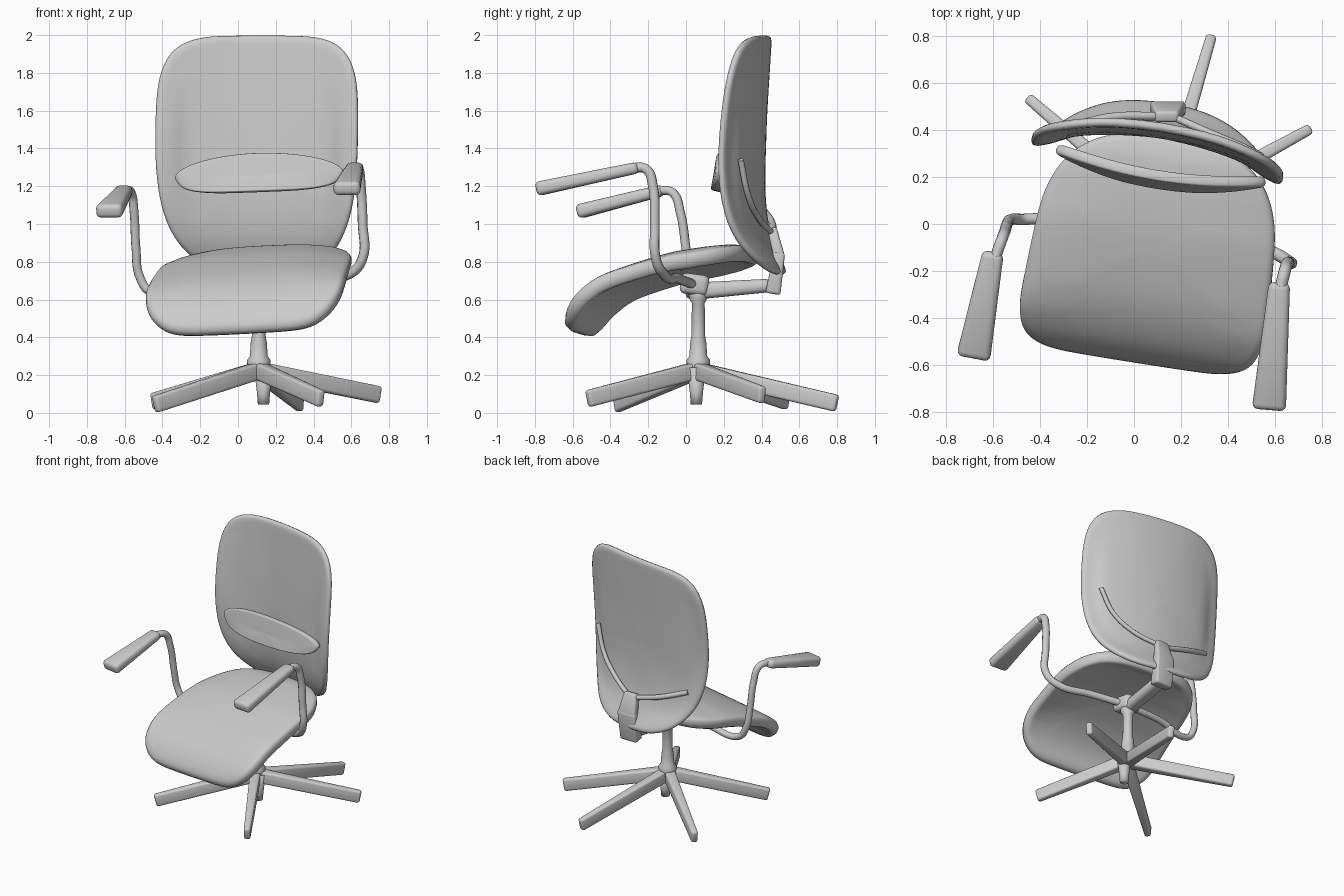
import bpy, bmesh, math
from mathutils import Vector

if "Cube" in bpy.data.objects:
    bpy.data.objects.remove(bpy.data.objects["Cube"])

YAW = math.radians(-9)          # seat and back are swivelled on the column


def world(u, v, z):
    c, s = math.cos(YAW), math.sin(YAW)
    return Vector((0.11 + c * u - s * v, 0.06 + s * u + c * v, z))


def interp(pts, t):
    if t <= pts[0][0]:
        return pts[0][1]
    for (a, p), (b, q) in zip(pts, pts[1:]):
        if t <= b:
            return p + (q - p) * (t - a) / (b - a)
    return pts[-1][1]


def finish(name, bm, smooth=True):
    bmesh.ops.recalc_face_normals(bm, faces=bm.faces)
    me = bpy.data.meshes.new(name)
    bm.to_mesh(me)
    bm.free()
    ob = bpy.data.objects.new(name, me)
    bpy.context.collection.objects.link(ob)
    for p in me.polygons:
        p.use_smooth = smooth
    return ob


def shell(name, place, n_pos, n_neg, thick, segs=56):
    """Rounded superellipse sheet; place(a, b, r) maps the unit disc to space."""
    rings = (0.2, 0.4, 0.58, 0.72, 0.8, 0.86, 0.93, 1.0)
    bm = bmesh.new()
    centre = bm.verts.new(place(0, 0, 0))
    prev = None
    for r in rings:
        row = []
        for i in range(segs):
            t = 2 * math.pi * i / segs
            c, s = math.cos(t), math.sin(t)
            n = n_pos if s >= 0 else n_neg
            a = math.copysign(abs(c) ** (2 / n), c)
            b = math.copysign(abs(s) ** (2 / n), s)
            row.append(bm.verts.new(place(a * r, b * r, r)))
        for i in range(segs):
            j = (i + 1) % segs
            if prev:
                bm.faces.new((prev[i], row[i], row[j], prev[j]))
            else:
                bm.faces.new((centre, row[i], row[j]))
        prev = row
    ob = finish(name, bm)
    m = ob.modifiers.new("thickness", 'SOLIDIFY')
    m.thickness, m.offset = thick, 0
    m = ob.modifiers.new("smooth", 'SUBSURF')
    m.levels = m.render_levels = 1
    return ob


def bar(name, a, b, size_a, size_b, bevel=0.015):
    """Tapered rounded box from a to b; sizes are (width, height)."""
    a, b = Vector(a), Vector(b)
    d = (b - a).normalized()
    side = d.cross(Vector((0, 0, 1)))
    side = side.normalized() if side.length > 0.5 else Vector((1, 0, 0))
    up = side.cross(d)
    bm = bmesh.new()
    ends = []
    for p, (w, h) in ((a, size_a), (b, size_b)):
        ends.append([bm.verts.new(p + side * x * w / 2 + up * y * h / 2)
                     for x, y in ((-1, -1), (1, -1), (1, 1), (-1, 1))])
    for e in ends:
        bm.faces.new(e)
    for i in range(4):
        j = (i + 1) % 4
        bm.faces.new((ends[0][i], ends[0][j], ends[1][j], ends[1][i]))
    ob = finish(name, bm)
    m = ob.modifiers.new("round", 'BEVEL')
    m.width, m.segments = bevel, 3
    return ob


def tube(name, pts, radius):
    cu = bpy.data.curves.new(name, 'CURVE')
    cu.dimensions = '3D'
    cu.bevel_depth, cu.bevel_resolution = radius, 3
    cu.resolution_u, cu.use_fill_caps = 8, True
    sp = cu.splines.new('BEZIER')
    sp.bezier_points.add(len(pts) - 1)
    for bp, p in zip(sp.bezier_points, pts):
        bp.co = p
        bp.handle_left_type = bp.handle_right_type = 'AUTO'
    ob = bpy.data.objects.new(name, cu)
    bpy.context.collection.objects.link(ob)
    return ob


def lathe(name, x, y, profile, segs=24):
    bm = bmesh.new()
    rows = [[bm.verts.new((x + r * math.cos(2 * math.pi * i / segs),
                           y + r * math.sin(2 * math.pi * i / segs), z))
             for i in range(segs)] for r, z in profile]
    for lo, hi in zip(rows, rows[1:]):
        for i in range(segs):
            j = (i + 1) % segs
            bm.faces.new((lo[i], lo[j], hi[j], hi[i]))
    bm.faces.new(rows[0])
    bm.faces.new(rows[-1])
    return finish(name, bm)


# Seat: domed pad rolling down at the front edge
SEAT = [(-0.64, 0.45), (-0.61, 0.51), (-0.56, 0.575), (-0.47, 0.65), (-0.36, 0.71),
        (-0.2, 0.77), (-0.06, 0.81), (0.1, 0.835), (0.22, 0.845), (0.31, 0.83)]


def seat_place(a, b, r):
    v = -0.165 + 0.475 * b
    u = 0.545 * a * interp([(-0.6, 1), (-0.08, 0.94), (0.31, 0.87)], v)
    drop = interp([(-0.6, 0.0), (0, 0.05), (0.3, 0.06)], v)
    lip = 0.035 * max(0, -b) ** 6
    return world(u, v, interp(SEAT, v) + 0.05 * u - drop * abs(a) ** 3 - lip)


shell("seat", seat_place, 3, 6, 0.085)

# Backrest: concave panel with a raised padded rim, tucked back at the bottom
BACK = [(0.72, 0.455), (0.8, 0.41), (0.9, 0.36), (1.0, 0.335), (1.15, 0.32),
        (1.3, 0.32), (1.6, 0.33), (1.85, 0.345), (2.0, 0.355)]


def back_place(a, b, r):
    z = 1.365 + 0.635 * b
    u = -0.045 + 0.545 * a * (1 + 0.08 * min(0, b))
    rim = 0.03 * min(1, max(0, (r - 0.72) / 0.12)) * min(1, max(0, 0.9 - 1.2 * abs(b)))
    return world(u, interp(BACK, z) - 0.1 * a * a - rim, z)


shell("backrest", back_place, 4.5, 3, 0.04)


# Lumbar support: arched plate spanning the front of the backrest
def lumbar_place(a, b, r):
    z = 1.255 + b * (0.12 if b > 0 else 0.085) + 0.015 * a
    u = -0.025 + 0.455 * a * (1 + 0.12 * min(0, b))
    return world(u, 0.125 + 0.065 * a * a + 0.02 * b, z)


shell("lumbar_support", lumbar_place, 1.9, 4, 0.045)

# Back bracket, its two braces and the beam to the hub
bar("bracket_upper", (0.14, 0.455, 0.98), (0.145, 0.495, 0.82), (0.1, 0.05), (0.15, 0.06))
bar("bracket_lower", (0.145, 0.495, 0.85), (0.14, 0.46, 0.63), (0.15, 0.06), (0.14, 0.08))
bar("support_beam", (0.1, 0.05, 0.645), (0.14, 0.45, 0.675), (0.09, 0.09), (0.1, 0.07), 0.03)
tube("brace_right", [(0.16, 0.46, 0.95), (0.33, 0.385, 1.03), (0.46, 0.33, 1.15),
                     (0.54, 0.29, 1.34)], 0.016)
tube("brace_left", [(0.11, 0.46, 0.95), (-0.1, 0.455, 1.01), (-0.3, 0.405, 1.08)], 0.018)

# Armrests: curved posts from the hub with sloping pads
tube("arm_post_left", [(0.06, 0.04, 0.68), (-0.2, 0.04, 0.67), (-0.46, 0.02, 0.64),
                       (-0.52, 0.02, 0.72), (-0.54, 0.0, 0.87), (-0.55, -0.03, 1.06),
                       (-0.565, -0.07, 1.165), (-0.59, -0.14, 1.18)], 0.024)
tube("arm_post_right", [(0.13, 0.04, 0.68), (0.35, -0.04, 0.71), (0.59, -0.12, 0.735),
                        (0.66, -0.16, 0.82), (0.66, -0.165, 1.0), (0.65, -0.175, 1.2),
                        (0.64, -0.21, 1.29), (0.625, -0.27, 1.3)], 0.026)
bar("arm_pad_left", (-0.6, -0.12, 1.18), (-0.685, -0.57, 1.065), (0.09, 0.06), (0.145, 0.075), 0.025)
bar("arm_pad_right", (0.62, -0.25, 1.3), (0.575, -0.79, 1.185), (0.09, 0.06), (0.145, 0.075), 0.025)

# Hub under the seat and the gas column
bar("seat_hub", (0.1, -0.03, 0.69), (0.1, 0.12, 0.67), (0.15, 0.11), (0.13, 0.11), 0.03)
lathe("column", 0.11, 0.065, [(0.03, 0.2), (0.06, 0.22), (0.062, 0.28), (0.047, 0.3),
                              (0.043, 0.37), (0.036, 0.41), (0.034, 0.58), (0.05, 0.61),
                              (0.05, 0.66)])
lathe("column_stub", 0.135, 0.055, [(0.03, 0.045), (0.034, 0.1), (0.05, 0.24)])

# Five base legs
TIPS = [(0.33, 0.8, 0.05), (0.75, 0.405, 0.095), (-0.45, 0.535, 0.06),
        (-0.44, -0.37, 0.045), (0.44, -0.52, 0.075)]
for i, tip in enumerate(TIPS):
    bar(f"base_leg_{i + 1}", (0.11, 0.055, 0.225), tip, (0.075, 0.09), (0.045, 0.09))
